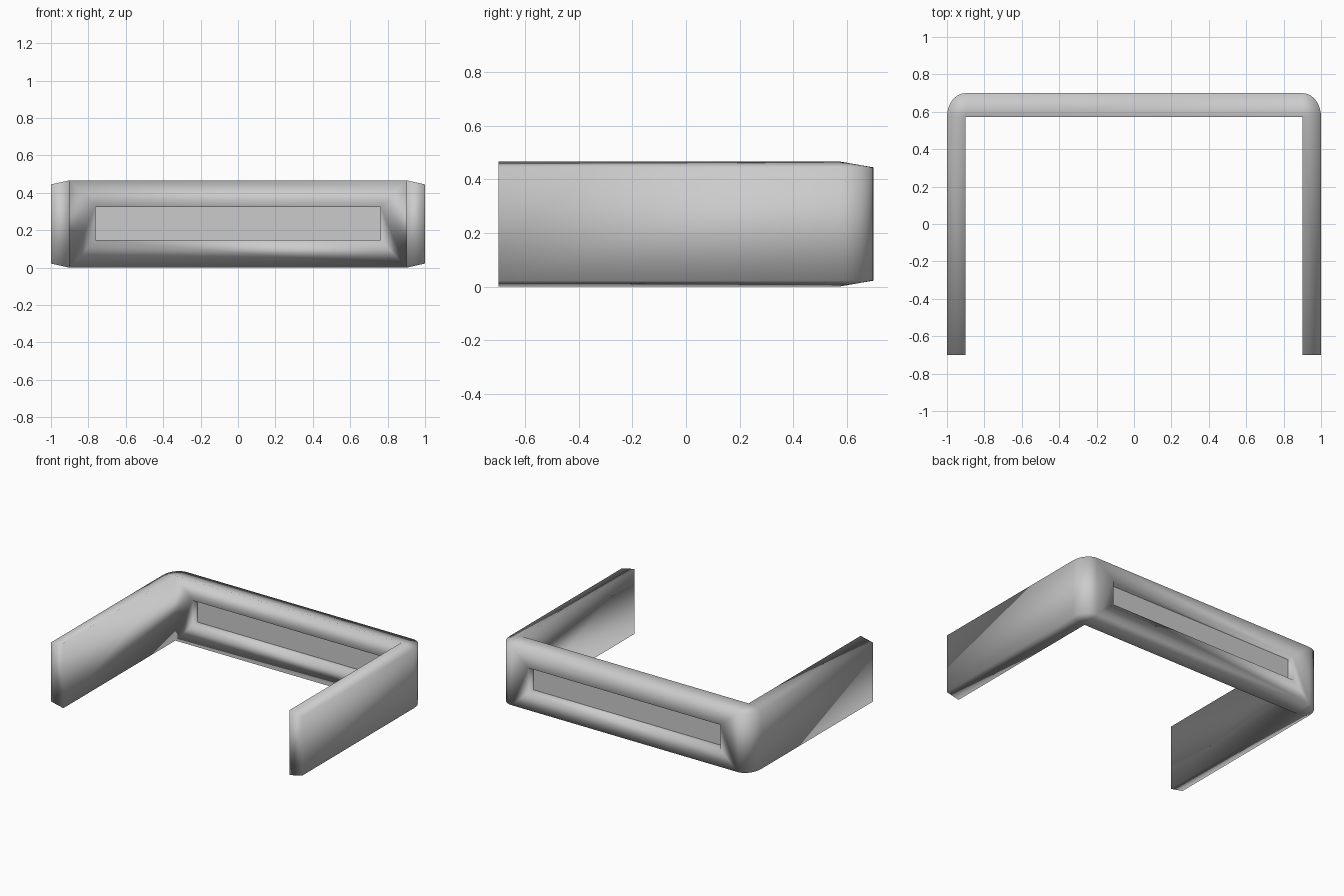
import bpy, bmesh, math

if "Cube" in bpy.data.objects:
    bpy.data.objects.remove(bpy.data.objects["Cube"])

H, LIP = 0.467, 0.022          # inner height, taper of the outer face
XI, YI = 0.90, 0.573           # inner corner
RX, RY = 0.10, 0.127           # wall thickness of arm and rear bar
SLOT_X, SLOT_Z0, SLOT_Z1 = 0.763, 0.148, 0.325


def box(name, x, y0, y1, z0, z1):
    bpy.ops.mesh.primitive_cube_add(size=1, location=(0, (y0 + y1) / 2, (z0 + z1) / 2))
    ob = bpy.context.object
    ob.name = name
    ob.scale = (2 * x, y1 - y0, z1 - z0)
    bpy.ops.object.transform_apply(location=False, rotation=False, scale=True)
    return ob


# Plan path: pairs of (inner point, outer point) from right arm round to left arm
half = [((XI, -0.7), (XI + RX, -0.7))]
for i in range(9):
    a = math.radians(90) * i / 8
    half.append(((XI, YI), (XI + RX * math.cos(a), YI + RY * math.sin(a))))
path = half + [((-p[0], p[1]), (-q[0], q[1])) for p, q in reversed(half)]

# U-shaped frame swept with a slightly tapered section
bm = bmesh.new()
rings = []
for p, q in path:
    rings.append([bm.verts.new(c) for c in (
        (*p, 0), (*q, LIP), (*q, H - LIP), (*p, H))])
for a, b in zip(rings, rings[1:]):
    for k in range(4):
        n = (k + 1) % 4
        bm.faces.new((a[k], a[n], b[n], b[k]))
bm.faces.new(rings[0])
bm.faces.new(rings[-1])
bmesh.ops.remove_doubles(bm, verts=bm.verts, dist=1e-5)
bmesh.ops.recalc_face_normals(bm, faces=bm.faces)
mesh = bpy.data.meshes.new("bracket_frame")
bm.to_mesh(mesh)
bm.free()
frame = bpy.data.objects.new("bracket_frame", mesh)
bpy.context.collection.objects.link(frame)

# Long slot cut through the rear bar
cutter = box("slot_cutter", SLOT_X, 0.4, 0.9, SLOT_Z0, SLOT_Z1)
mod = frame.modifiers.new("slot", 'BOOLEAN')
mod.operation = 'DIFFERENCE'
mod.solver = 'EXACT'
mod.object = cutter
bpy.context.view_layer.objects.active = frame
bpy.ops.object.modifier_apply(modifier=mod.name)
bpy.data.objects.remove(cutter)

# Soft shading over the whole frame
for f in frame.data.polygons:
    f.use_smooth = True

# Recessed panel closing the slot
box("slot_panel", SLOT_X, 0.63, 0.645, SLOT_Z0, SLOT_Z1)
